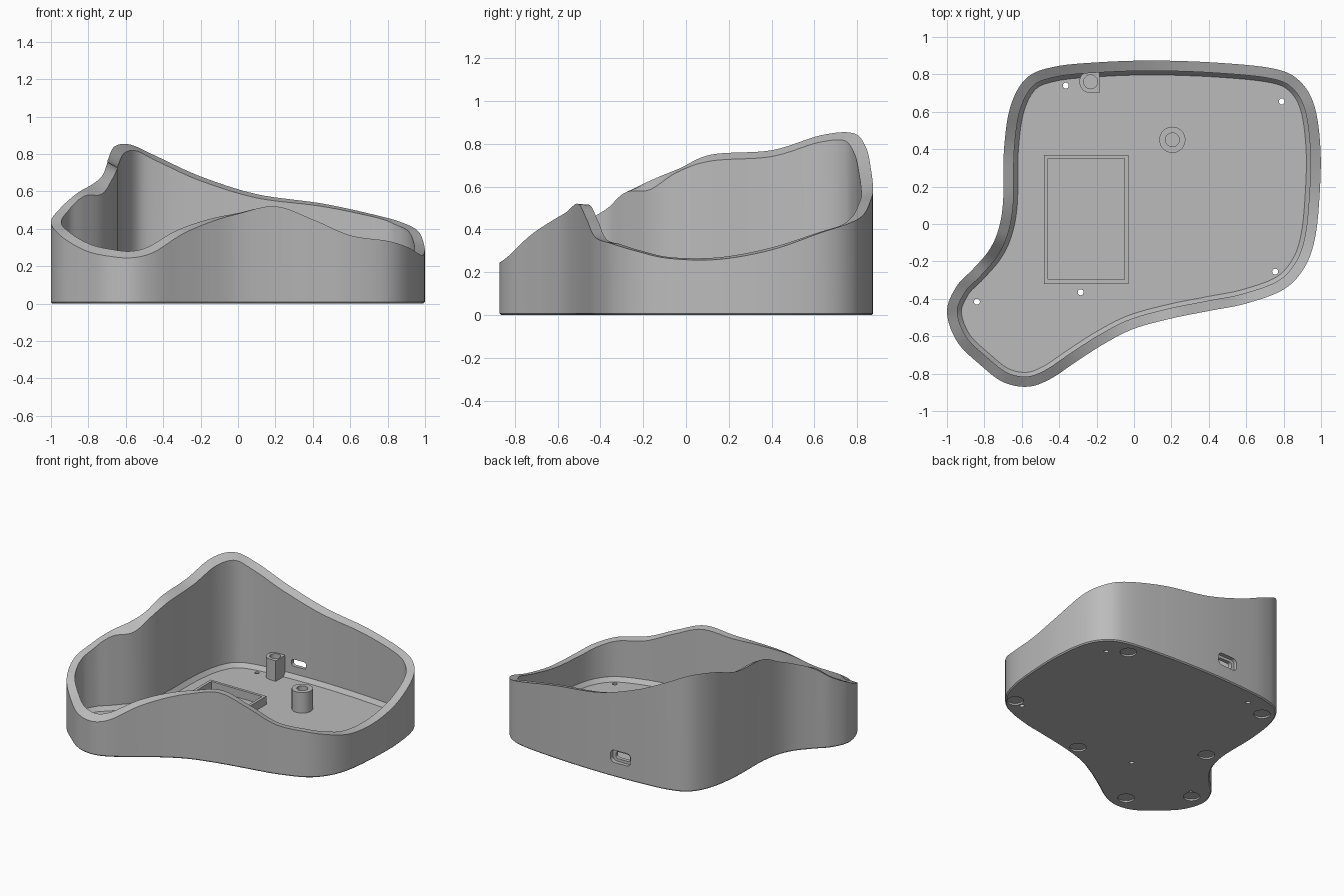
import bpy, bmesh, math
from mathutils import Vector

cube = bpy.data.objects.get("Cube")
if cube:
    bpy.data.objects.remove(cube, do_unlink=True)

grey = bpy.data.materials.new("light_grey")
grey.use_nodes = True
grey.diffuse_color = (0.5, 0.5, 0.5, 1)
grey.node_tree.nodes["Principled BSDF"].inputs["Base Color"].default_value = (0.5, 0.5, 0.5, 1)

WALL = 0.055
FLOOR = 0.04


def loft(name, rings):
    """Skin a stack of closed rings and cap the first and last."""
    bm = bmesh.new()
    loops = [[bm.verts.new(p) for p in ring] for ring in rings]
    count = len(rings[0])
    for a, b in zip(loops, loops[1:]):
        for i in range(count):
            j = (i + 1) % count
            bm.faces.new((a[i], a[j], b[j], b[i]))
    bm.faces.new(loops[0][::-1])
    bm.faces.new(loops[-1])
    bmesh.ops.recalc_face_normals(bm, faces=bm.faces[:])
    mesh = bpy.data.meshes.new(name)
    bm.to_mesh(mesh)
    bm.free()
    obj = bpy.data.objects.new(name, mesh)
    bpy.context.collection.objects.link(obj)
    mesh.materials.append(grey)
    return obj


def activate(obj):
    bpy.ops.object.select_all(action='DESELECT')
    obj.select_set(True)
    bpy.context.view_layer.objects.active = obj


def smooth(obj):
    activate(obj)
    bpy.ops.object.shade_smooth_by_angle(angle=math.radians(30))


def cut(obj, cutter):
    cutter.hide_render = True
    mod = obj.modifiers.new("cut", 'BOOLEAN')
    mod.operation = 'DIFFERENCE'
    mod.solver = 'EXACT'
    mod.object = cutter
    activate(obj)
    bpy.ops.object.modifier_apply(modifier=mod.name)
    bpy.data.objects.remove(cutter, do_unlink=True)


def circle(x, y, z, r, n=32):
    steps = [math.tau * i / n for i in range(n)]
    return [Vector((x + r * math.cos(t), y + r * math.sin(t), z)) for t in steps]


def half_square(x, y, z, r, n=32):
    """Round on the left, square on the right."""
    ring = []
    for i in range(n):
        c, s = math.cos(math.tau * i / n), math.sin(math.tau * i / n)
        k = r / max(abs(c), abs(s)) if c > 0 else r
        ring.append(Vector((x + min(k * c, 0.047), y + k * s, z)))
    return ring


def rectangle(x0, x1, y0, y1, z):
    return [Vector(p) for p in ((x0, y0, z), (x1, y0, z), (x1, y1, z), (x0, y1, z))]


def slot(x, y, z, w, h, n=32):
    """Rounded slot outline facing the back."""
    r = 0.35 * h
    ring = []
    for i in range(n):
        t = math.tau * (i + 0.5) / n
        c, s = math.cos(t), math.sin(t)
        ring.append(Vector((x + math.copysign(w / 2 - r, c) + r * c, y,
                            z + math.copysign(h / 2 - r, s) + r * s)))
    return ring


# Wall outline: x, y, rim height, rise of the rim's inner edge
outline = [
    (-0.57, -0.87, 0.245, 0.035), (-0.45, -0.83, 0.275, 0.03), (-0.3, -0.73, 0.37, 0.02),
    (-0.15, -0.635, 0.435, 0.01), (0, -0.56, 0.48, 0), (0.2, -0.505, 0.52, -0.005),
    (0.4, -0.465, 0.45, -0.01), (0.6, -0.425, 0.365, -0.01), (0.8, -0.35, 0.335, -0.005),
    (0.91, -0.235, 0.30, 0), (0.967, -0.08, 0.265, 0.005), (0.992, 0.15, 0.26, 0.01),
    (0.997, 0.4, 0.305, 0.01), (0.965, 0.63, 0.385, 0), (0.885, 0.765, 0.43, -0.01),
    (0.75, 0.83, 0.47, -0.01), (0.45, 0.862, 0.535, -0.015), (0.1, 0.874, 0.585, -0.02),
    (-0.2, 0.864, 0.68, -0.025), (-0.43, 0.84, 0.785, -0.03), (-0.575, 0.78, 0.85, -0.035),
    (-0.66, 0.63, 0.84, -0.035), (-0.695, 0.4, 0.77, -0.03), (-0.7, 0.12, 0.75, -0.03),
    (-0.725, -0.03, 0.685, -0.02), (-0.775, -0.14, 0.64, -0.055), (-0.86, -0.24, 0.59, -0.015),
    (-0.95, -0.335, 0.51, -0.01), (-1.0, -0.47, 0.435, 0), (-0.945, -0.63, 0.36, 0.02),
    (-0.82, -0.755, 0.285, 0.03), (-0.7, -0.845, 0.255, 0.035)]


def spline(points, steps=8):
    pts = [Vector(p) for p in points]
    n = len(pts)
    result = []
    for i in range(n):
        a, b, c, d = (pts[(i + k) % n] for k in (-1, 0, 1, 2))
        for j in range(steps):
            t = j / steps
            result.append(b + (c - a) * (t / 2) + (a * 2 - b * 5 + c * 4 - d) * (t * t / 2)
                          + (b * 3 - a - c * 3 + d) * (t ** 3 / 2))
    return result


curve = spline(outline)
normals = []
for i in range(len(curve)):
    d = curve[(i + 3) % len(curve)] - curve[i - 3]
    normals.append(Vector((d.y, -d.x)).normalized())


def wall_ring(inset, height):
    """Outline moved inward, with the height given by a rule."""
    return [Vector((p.x - n.x * inset, p.y - n.y * inset, height(p)))
            for p, n in zip(curve, normals)]


# Open shell with a sloping rim, a sloped foot inside and a flat floor
case = loft("case_shell", [
    wall_ring(0.008, lambda p: 0),
    wall_ring(0, lambda p: 0.008),
    wall_ring(0, lambda p: p.z),
    wall_ring(WALL, lambda p: p.z + p.w),
    wall_ring(WALL, lambda p: FLOOR + 0.03),
    wall_ring(WALL + 0.022, lambda p: FLOOR)])

# Screw holes through the floor
for x, y in ((-0.365, 0.74), (0.79, 0.655), (0.755, -0.255), (-0.285, -0.365), (-0.84, -0.415)):
    cut(case, loft("hole_cutter", [circle(x, y, -0.1, 0.016, 16), circle(x, y, 0.1, 0.016, 16)]))

# Shallow round recesses for feet
for x, y in ((0.67, 0.74), (0.83, -0.235), (-0.535, 0.68), (0.115, -0.44),
             (-0.6, 0.03), (-0.56, -0.75), (-0.88, -0.455)):
    cut(case, loft("foot_cutter", [circle(x, y, -0.1, 0.055), circle(x, y, 0.012, 0.055)]))

# Stepped port opening in the back wall
for y0, y1, w, h in ((0.842, 1, 0.16, 0.09), (0.76, 1, 0.115, 0.05)):
    cut(case, loft("port_cutter", [slot(-0.08, y0, 0.15, w, h), slot(-0.08, y1, 0.15, w, h)]))
smooth(case)


# Hollow posts standing on the floor
def post(name, shape, x, y, r, hole):
    top = FLOOR + 0.15
    obj = loft(name, [shape(x, y, FLOOR - 0.01, r), shape(x, y, top, r),
                      circle(x, y, top, hole), circle(x, y, top - 0.1, hole)])
    smooth(obj)


post("centre_post", circle, 0.205, 0.45, 0.07, 0.037)
post("back_post", half_square, -0.232, 0.76, 0.06, 0.037)

# Raised rectangular tray frame
low, high = FLOOR - 0.01, FLOOR + 0.06
loft("tray_frame", [
    rectangle(-0.48, -0.03, -0.32, 0.37, low), rectangle(-0.48, -0.03, -0.32, 0.37, high),
    rectangle(-0.46, -0.05, -0.298, 0.35, high), rectangle(-0.46, -0.05, -0.298, 0.35, FLOOR + 0.001)])
